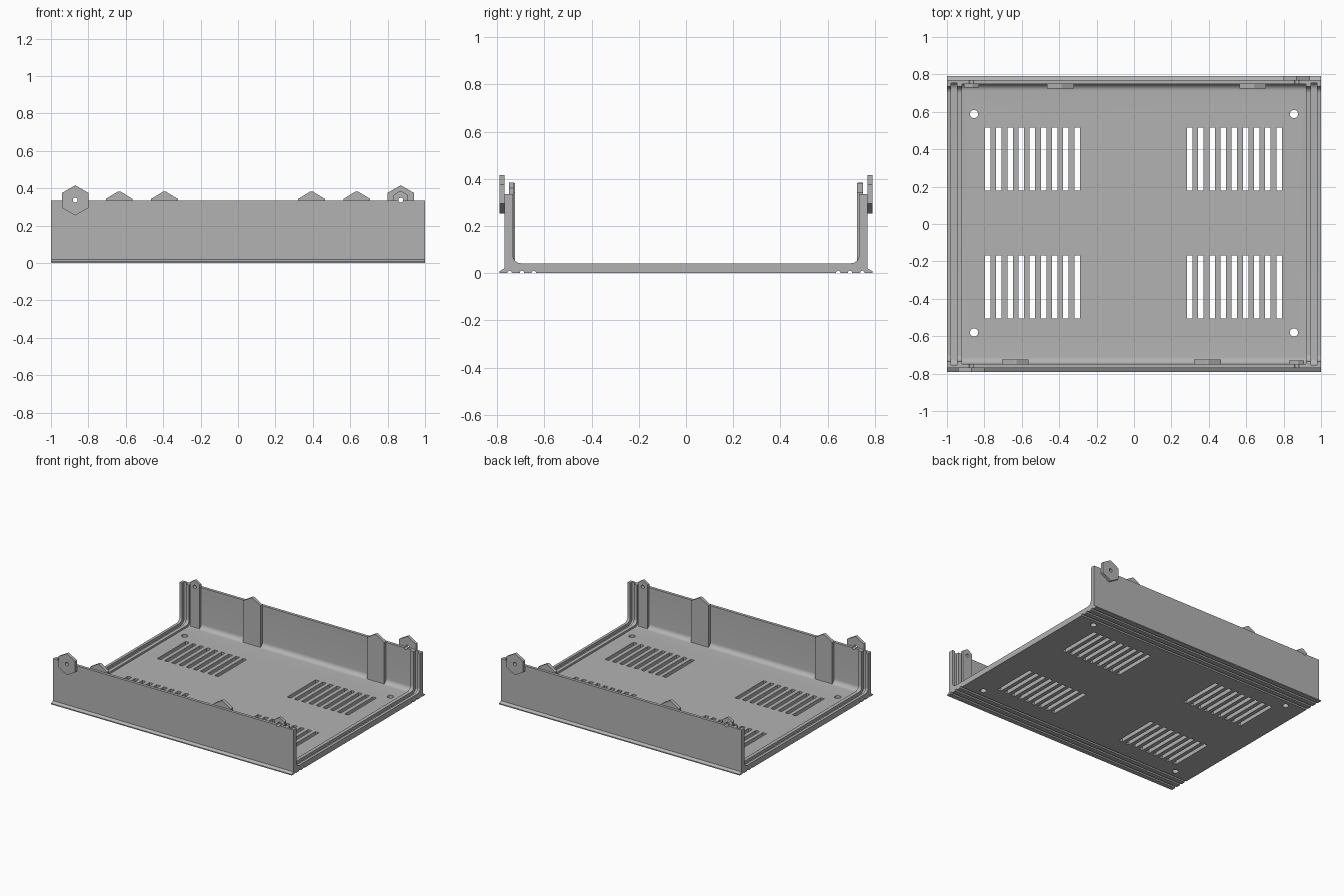
import bpy, bmesh, math
from mathutils import Vector

old = bpy.data.objects.get("Cube")
if old:
    bpy.data.objects.remove(old, do_unlink=True)

grey = bpy.data.materials.new("light grey plastic")
grey.use_nodes = True
colour = (0.45, 0.45, 0.45, 1)
grey.diffuse_color = colour
grey.node_tree.nodes["Principled BSDF"].inputs["Base Color"].default_value = colour

WALL_TOP = 0.335
PIN_X = 0.87


def prism(bm, outline, axis, start, end):
    """Extrude an outline along x (y,z points), y (x,z points) or z (x,y points)."""
    def place(p, t):
        return {"x": (t, p[0], p[1]), "y": (p[0], t, p[1]), "z": (p[0], p[1], t)}[axis]
    low = [bm.verts.new(place(p, start)) for p in outline]
    high = [bm.verts.new(place(p, end)) for p in outline]
    n = len(outline)
    bm.faces.new(low)
    bm.faces.new(high[::-1])
    for i in range(n):
        j = (i + 1) % n
        bm.faces.new((low[j], low[i], high[i], high[j]))


def make(name, pieces):
    bm = bmesh.new()
    for piece in pieces:
        prism(bm, *piece)
    bmesh.ops.recalc_face_normals(bm, faces=bm.faces)
    mesh = bpy.data.meshes.new(name)
    bm.to_mesh(mesh)
    bm.free()
    mesh.materials.append(grey)
    obj = bpy.data.objects.new(name, mesh)
    bpy.context.collection.objects.link(obj)
    return obj


def activate(obj):
    bpy.ops.object.select_all(action="DESELECT")
    obj.select_set(True)
    bpy.context.view_layer.objects.active = obj


def cut(obj, pieces):
    cutter = make("cutter", pieces)
    cutter.hide_render = True
    mod = obj.modifiers.new("cut", "BOOLEAN")
    mod.operation = "DIFFERENCE"
    mod.solver = "EXACT"
    mod.object = cutter
    activate(obj)
    bpy.ops.object.modifier_apply(modifier=mod.name)
    bpy.data.objects.remove(cutter, do_unlink=True)


def circle(cx, cy, r, n=20):
    return [(cx + r * math.cos(math.tau * i / n), cy + r * math.sin(math.tau * i / n))
            for i in range(n)]


def rect(x0, x1, y0, y1):
    return [(x0, y0), (x1, y0), (x1, y1), (x0, y1)]


def mirrored(half):
    return half + [(-a, b) for a, b in reversed(half)]


def cavity(half_width, floor, r=0.035, steps=8):
    """Rounded tray-shaped cross-section, open above the walls."""
    half = []
    for i in range(steps + 1):
        a = math.pi / 2 * (i / steps - 1)
        half.append((half_width - r + r * math.cos(a), floor + r + r * math.sin(a)))
    return mirrored(half + [(half_width, 0.6)])


# Tray: solid outline with a flared foot, hollowed lengthwise
tray = make("tray", [(mirrored([(0.79, 0), (0.79, 0.008), (0.77, 0.02), (0.77, WALL_TOP)]),
                      "x", -1, 1)])
cut(tray, [(cavity(0.734, 0.042), "x", -1.1, 1.1)])

# Deeper middle bay and the panel groove between the two ribs at each end
groove = cavity(0.755, 0.021)
cut(tray, [(cavity(0.748, 0.028), "x", -0.92, 0.92),
           (groove, "x", -0.979, -0.947), (groove, "x", 0.947, 0.979)])

# Vent slots, screw holes and lengthwise grooves underneath
openings = []
for first in (-0.782, 0.298):
    for i in range(9):
        x = first + 0.0597 * i
        for y0 in (0.18, -0.505):
            openings.append((rect(x - 0.015, x + 0.015, y0, y0 + 0.337), "z", -0.1, 0.1))
for x in (-0.855, 0.855):
    for y in (0.588, -0.58):
        openings.append((circle(x, y, 0.022), "z", -0.1, 0.1))
for s in (-1, 1):
    for y in (0.645, 0.695, 0.747):
        openings.append((circle(s * y, 0.002, 0.009, 12), "x", -1.1, 1.1))
cut(tray, openings)

# Pin holes through the walls
pins = [(circle(x, WALL_TOP + 0.002, 0.013), "y", -0.9, 0.9) for x in (-PIN_X, PIN_X)]
cut(tray, pins)
parts = [tray]


def pointed(x, w, shoulder, peak):
    return [(x - w, 0.03), (x + w, 0.03), (x + w, shoulder), (x + 0.006, peak),
            (x - 0.006, peak), (x - w, shoulder)]


# Wall fittings: the back set is the front set turned half way round
for s, side in ((-1, "front"), (1, "back")):
    for label, x in (("outer", 0.635), ("inner", -0.393)):
        parts.append(make(f"{side}_{label}_clip",
                          [(pointed(s * x, 0.072, 0.343, 0.383), "y", s * 0.725, s * 0.75)]))
    post = make(f"{side}_pin_post",
                [(pointed(-s * PIN_X, 0.04, 0.362, 0.384), "y", s * 0.729, s * 0.75)])
    hexagon = [(s * PIN_X + 0.081 * math.sin(math.tau * i / 6),
                WALL_TOP + 0.081 * math.cos(math.tau * i / 6)) for i in range(6)]
    lug = make(f"{side}_hex_lug", [(hexagon, "y", s * 0.768, s * 0.79)])
    for obj in (post, lug):
        cut(obj, pins)
        parts.append(obj)

for obj in parts:
    activate(obj)
    bpy.ops.object.shade_smooth_by_angle(angle=math.radians(28))
